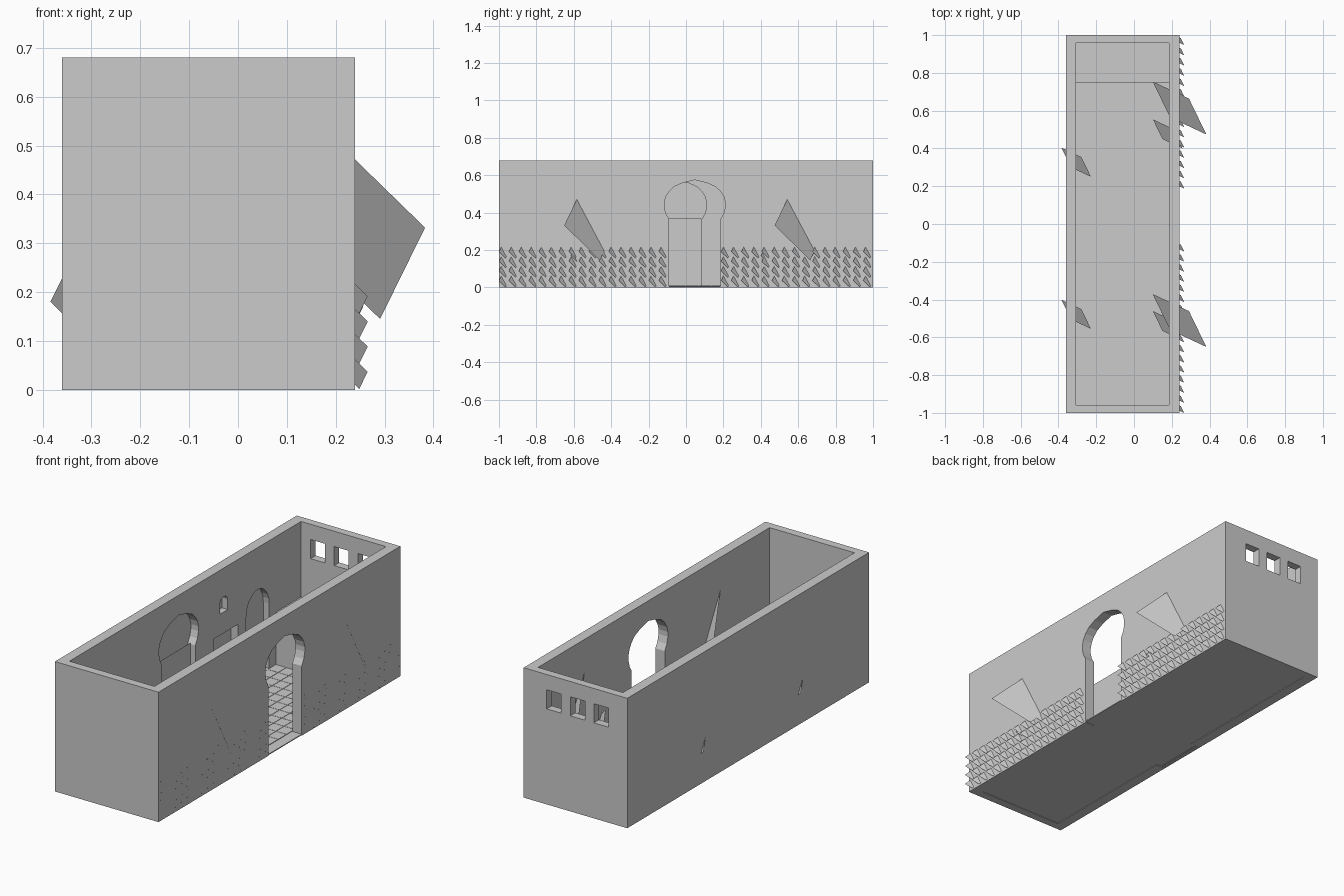
import bpy, bmesh, math
from mathutils import Vector

if "Cube" in bpy.data.objects:
    bpy.data.objects.remove(bpy.data.objects["Cube"])


def mesh_object(name, verts, faces, fix=True):
    me = bpy.data.meshes.new(name)
    me.from_pydata([tuple(v) for v in verts], [], faces)
    if fix:
        bm = bmesh.new()
        bm.from_mesh(me)
        bmesh.ops.recalc_face_normals(bm, faces=bm.faces)
        bm.to_mesh(me)
        bm.free()
    ob = bpy.data.objects.new(name, me)
    bpy.context.collection.objects.link(ob)
    return ob


def prism(name, outline, x0, x1):
    """Extrude a (y, z) outline along x."""
    n = len(outline)
    verts = [(x, y, z) for x in (x0, x1) for y, z in outline]
    faces = [tuple(range(n)), tuple(range(n, 2 * n))]
    faces += [(i, (i + 1) % n, n + (i + 1) % n, n + i) for i in range(n)]
    return mesh_object(name, verts, faces)


def box(name, x0, x1, y0, y1, z0, z1):
    return prism(name, [(y0, z0), (y1, z0), (y1, z1), (y0, z1)], x0, x1)


def cut(target, cutter):
    mod = target.modifiers.new("cut", 'BOOLEAN')
    mod.operation = 'DIFFERENCE'
    mod.solver = 'EXACT'
    mod.object = cutter
    bpy.context.view_layer.objects.active = target
    bpy.ops.object.modifier_apply(modifier=mod.name)
    bpy.data.objects.remove(cutter)


def keyhole(yc):
    half = [(.137, -.05), (.137, .365), (.154, .395), (.163, .43), (.163, .455),
            (.155, .485), (.138, .513), (.112, .538), (.065, .559)]
    return ([(yc + w, z) for w, z in half] + [(yc, .575)]
            + [(yc - w, z) for w, z in reversed(half)])


def arch(yc, w, z0, spring, top, n=12):
    pts = [(yc - w, z0), (yc + w, z0)]
    return pts + [(yc + w * math.cos(math.pi * i / n),
                   spring + (top - spring) * math.sin(math.pi * i / n)) for i in range(n + 1)]


# Outer shell with open top
X0, X1, IX0, IX1, IY0, IY1 = -.36, .24, -.306, .186, -.957, .958
walls = box("walls", X0, X1, -1, 1, 0, .68)
cut(walls, box("room", IX0, IX1, IY0, IY1, -.1, 1))

# Keyhole doorway, and matching blind niche opposite
cut(walls, prism("doorway", keyhole(.047), .15, .3))
cut(walls, prism("door_niche", keyhole(-.053), -.35, -.28))

# Blind niches in the left wall
cut(walls, prism("arch_niche", arch(.6, .095, .011, .35, .46), -.34, -.28))
cut(walls, prism("small_niche", arch(.32, .032, .45, .50, .53), -.34, -.28))
for yc in (.335, -.47):
    cut(walls, box("square_niche", -.345, -.28, yc - .1, yc + .1, .02, .34))

# Three windows in the back wall
for xc in (.065, -.072, -.208):
    cut(walls, box("window", xc - .042, xc + .042, .9, 1.1, .50, .60))

# Closed door panel inside the blind niche
mesh_object("door_panel", [(-.335, -.19, 0), (-.335, .084, 0), (-.335, .084, .37), (-.335, -.19, .37)],
            [(0, 3, 2, 1)], fix=False)

# Floor slab and rear platform
box("floor", X0, X1, -1, 1, .003, .008)
box("platform", IX0, IX1, .75, IY1, .004, .285)

# Floor tiles
nx, ny, gap = 8, 25, .001
sx, sy = (IX1 - IX0) / nx, (.75 - IY0) / ny
verts, faces = [], []
for i in range(nx):
    for j in range(ny):
        x0, x1 = IX0 + i * sx + gap, IX0 + (i + 1) * sx - gap
        y0, y1 = IY0 + j * sy + gap, IY0 + (j + 1) * sy - gap
        b = len(verts)
        verts += [(x, y, z) for z in (.007, .011) for x, y in ((x0, y0), (x1, y0), (x1, y1), (x0, y1))]
        faces.append((b + 4, b + 5, b + 6, b + 7))
        faces += [(b + k, b + (k + 1) % 4, b + 4 + (k + 1) % 4, b + 4 + k) for k in range(4)]
mesh_object("floor_tiles", verts, faces)

# Tilted square plates, all with the same orientation
CORNERS = [Vector(c) for c in ((.142, -.14, 0), (.05, .05, -.187), (-.142, .14, 0), (-.05, -.05, .187))]


def plates(name, centres, scale):
    verts = [Vector(c) + k * scale for c in centres for k in CORNERS]
    faces = [(i, i + 3, i + 2, i + 1) for i in range(0, len(verts), 4)]
    return mesh_object(name, verts, faces, fix=False)


plates("large_plates", [(.241, .614, .332), (.241, -.511, .332)], 1)
plates("right_small_plates", [(.178, .477, .17), (.178, -.538, .17)], .55)
plates("left_small_plates", [(-.306, .327, .18), (-.306, -.478, .18)], .55)

# Rows of small tilted tiles along the foot of the right wall
columns = [-.974 + .0534 * i for i in range(17)] + [.214 + .0543 * i for i in range(15)]
plates("wall_tiles", [(.239, y, .037 + .0515 * r) for y in columns for r in range(4)], .187)
